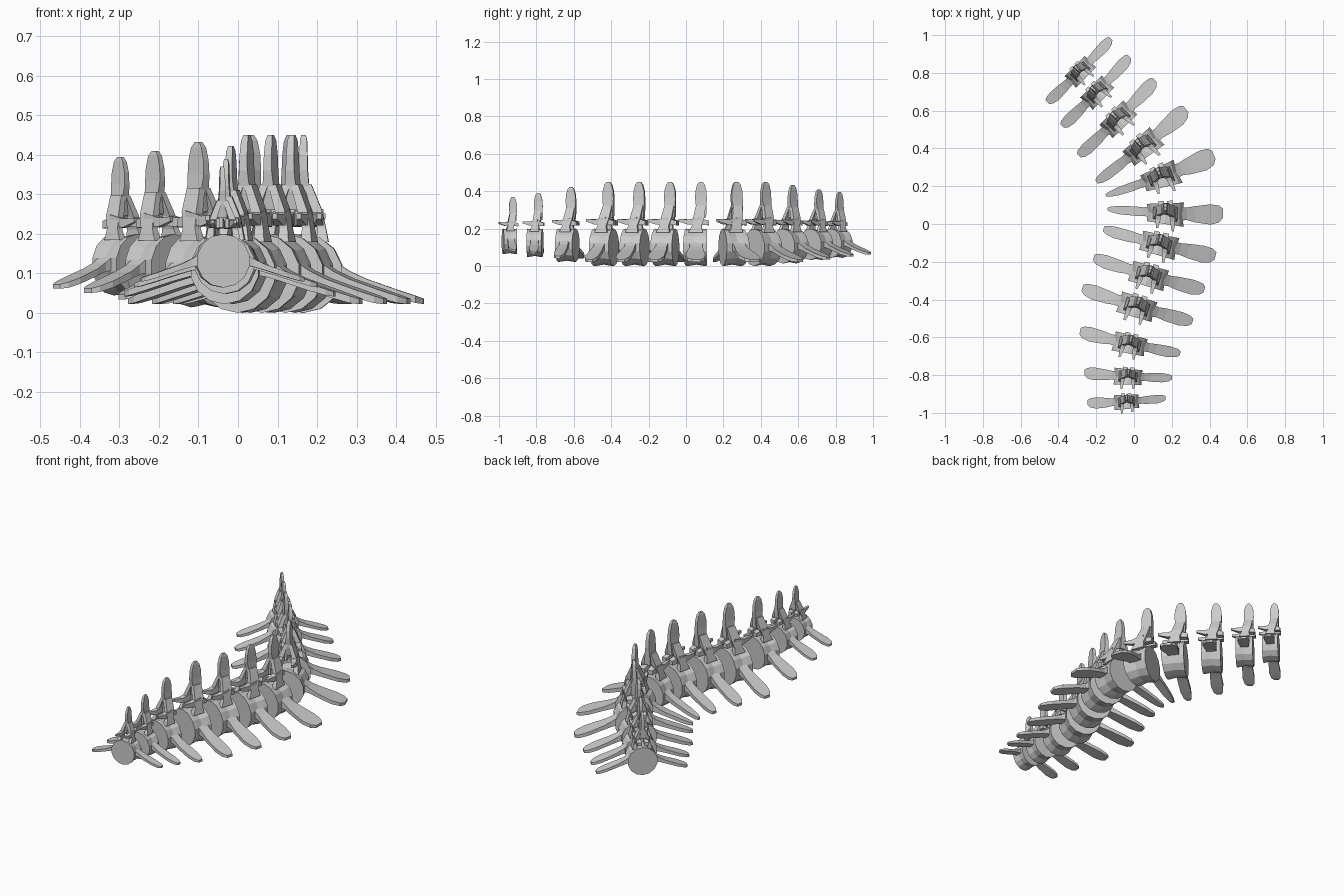
import bpy, bmesh, math
from mathutils import Vector

TOP = 0.2  # height of the top of every vertebral body

# spine x, spine y, heading in degrees, size
STATIONS = [
    (-0.040, -0.925, 3, 0.68), (-0.030, -0.790, -4, 0.76),
    (-0.018, -0.615, -13, 0.89), (0.022, -0.415, -17, 1.0),
    (0.083, -0.250, -16, 1.0), (0.138, -0.085, -13, 1.0),
    (0.166, 0.080, -1, 1.0), (0.132, 0.270, 22, 1.0),
    (0.030, 0.425, 40, 1.0), (-0.100, 0.570, 45, 0.93),
    (-0.210, 0.710, 46, 0.84), (-0.298, 0.820, 45, 0.78)]


def skin(bm, rings):
    """Join equal-sized rings of points into a closed solid."""
    vs = [[bm.verts.new(p) for p in r] for r in rings]
    n = len(vs[0])
    for a, b in zip(vs, vs[1:]):
        for i in range(n):
            j = (i + 1) % n
            bm.faces.new((a[i], a[j], b[j], b[i]))
    bm.faces.new(vs[0][::-1])
    bm.faces.new(vs[-1])


def bar(bm, axis, sections):
    """Loft rectangles: each section is a centre and two half sizes across the axis."""
    u, v = [Vector([1.0 if i == k else 0.0 for i in range(3)]) for k in range(3) if k != axis]
    v0 = [(1, 1), (-1, 1), (-1, -1), (1, -1)]
    skin(bm, [[Vector(c) + u * a * hu + v * b * hv for a, b in v0] for c, hu, hv in sections])


def vertebra_mesh():
    bm = bmesh.new()
    # body: waisted drum
    rings = []
    for y, r in ((-0.08, 0.1), (-0.06, 0.098), (-0.025, 0.092), (0.01, 0.098), (0.03, 0.1)):
        rings.append([(r * math.cos((k + .5) * math.tau / 14), y,
                       -0.1 + r * math.sin((k + .5) * math.tau / 14)) for k in range(14)])
    skin(bm, rings)
    # spinous blade
    bar(bm, 2, [((0, 0.005, 0.06), 0.018, 0.022), ((0, 0.003, 0.10), 0.016, 0.026),
                ((0, 0, 0.16), 0.011, 0.031), ((0, 0, 0.20), 0.010, 0.029),
                ((0, 0, 0.235), 0.009, 0.020), ((0, 0, 0.25), 0.006, 0.009)])
    for s in (-1, 1):
        # arch leg
        bar(bm, 2, [((s * 0.050, -0.025, -0.02), 0.014, 0.035),
                    ((s * 0.046, -0.020, 0.015), 0.011, 0.024),
                    ((s * 0.034, -0.010, 0.06), 0.013, 0.028),
                    ((s * 0.010, 0.0, 0.125), 0.010, 0.025)])
        # front joint prong
        bar(bm, 1, [((s * 0.036, 0.0, 0.045), 0.014, 0.018),
                    ((s * 0.038, -0.06, 0.035), 0.013, 0.014),
                    ((s * 0.042, -0.11, 0.045), 0.006, 0.007)])
        # rear joint block
        bar(bm, 1, [((s * 0.026, -0.01, 0.04), 0.016, 0.018),
                    ((s * 0.024, 0.042, 0.03), 0.015, 0.012)])
        # side paddle
        bar(bm, 0, [((s * 0.07, -0.022, -0.088), 0.032, 0.026),
                    ((s * 0.115, -0.02, -0.108), 0.028, 0.015),
                    ((s * 0.16, -0.02, -0.125), 0.034, 0.011),
                    ((s * 0.24, -0.018, -0.152), 0.038, 0.010),
                    ((s * 0.285, -0.015, -0.166), 0.030, 0.009),
                    ((s * 0.305, -0.012, -0.171), 0.016, 0.007)])
    bmesh.ops.recalc_face_normals(bm, faces=bm.faces)
    return bm


# place each vertebra on the bent path, stretching the outer side of the bend
for i, (px, py, deg, size) in enumerate(STATIONS):
    a, b = STATIONS[max(i - 1, 0)], STATIONS[min(i + 1, len(STATIONS) - 1)]
    bend = math.radians(b[2] - a[2]) / math.hypot(b[0] - a[0], b[1] - a[1])
    c, s = math.cos(math.radians(deg)), math.sin(math.radians(deg))
    bm = vertebra_mesh()
    for v in bm.verts:
        x, y, z = v.co * size
        y *= 1 + bend * x
        v.co = (px + c * x - s * y, py + s * x + c * y, TOP + z)
    mesh = bpy.data.meshes.new("vertebra")
    bm.to_mesh(mesh)
    bm.free()
    bpy.context.collection.objects.link(bpy.data.objects.new(f"vertebra_{i + 1:02d}", mesh))
